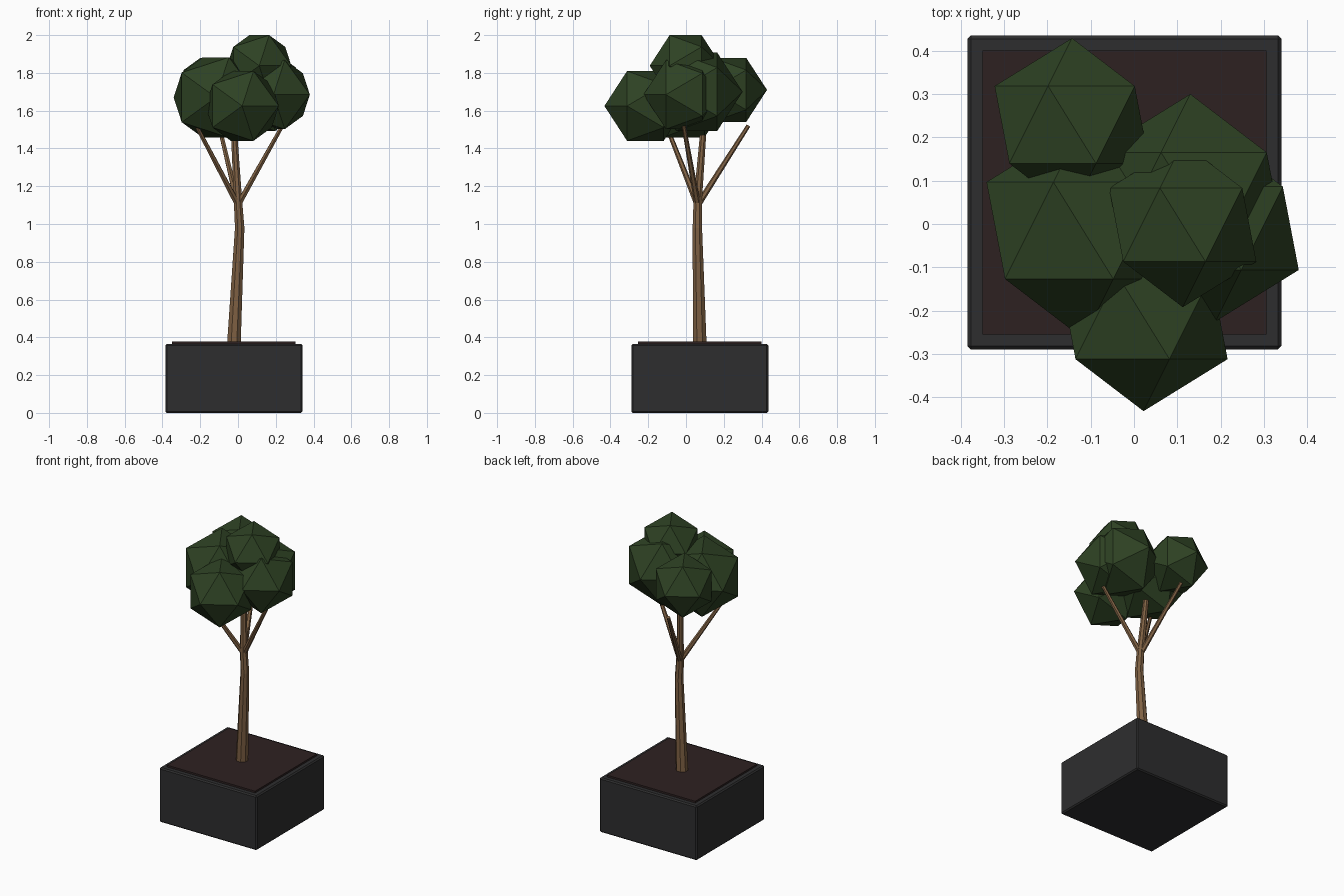
import bpy, bmesh, math
from mathutils import Vector, Matrix

cube = bpy.data.objects.get("Cube")
if cube:
    bpy.data.objects.remove(cube, do_unlink=True)


def material(name, rgb):
    m = bpy.data.materials.new(name)
    m.use_nodes = True
    m.diffuse_color = (*rgb, 1)
    m.node_tree.nodes["Principled BSDF"].inputs["Base Color"].default_value = (*rgb, 1)
    return m


LEAF = material("dark leaf green", (0.027, 0.054, 0.017))
BARK = material("brown bark", (0.21, 0.118, 0.056))
SOIL = material("dark soil", (0.027, 0.015, 0.015))
POT = material("charcoal planter", (0.027, 0.027, 0.028))


def add(name, bm, mat):
    bmesh.ops.recalc_face_normals(bm, faces=bm.faces)
    mesh = bpy.data.meshes.new(name)
    bm.to_mesh(mesh)
    bm.free()
    mesh.materials.append(mat)
    obj = bpy.data.objects.new(name, mesh)
    bpy.context.collection.objects.link(obj)
    return obj


def box(name, center, size, mat, bevel=0):
    bm = bmesh.new()
    bmesh.ops.create_cube(bm, size=1, matrix=Matrix.Translation(center) @ Matrix.Diagonal((*size, 1)))
    if bevel:
        bmesh.ops.bevel(bm, geom=bm.edges[:], offset=bevel, segments=1, affect='EDGES')
    return add(name, bm, mat)


def limb(name, points, radii, sides=8):
    """Tapered flat-sided tube through the points."""
    bm = bmesh.new()
    points = [Vector(p) for p in points]
    rings = []
    for i, (p, r) in enumerate(zip(points, radii)):
        axis = points[min(i + 1, len(points) - 1)] - points[max(i - 1, 0)]
        turn = Vector((0, 0, 1)).rotation_difference(axis)
        ring = []
        for k in range(sides):
            a = math.tau * (k + 0.5) / sides
            ring.append(bm.verts.new(p + turn @ Vector((r * math.cos(a), r * math.sin(a), 0))))
        rings.append(ring)
    for low, high in zip(rings, rings[1:]):
        for k in range(sides):
            n = (k + 1) % sides
            bm.faces.new((low[k], low[n], high[n], high[k]))
    bm.faces.new(rings[0][::-1])
    bm.faces.new(rings[-1])
    return add(name, bm, BARK)


# Planter and soil
box("planter", (-0.022, 0.073, 0.183), (0.725, 0.725, 0.366), POT, 0.008)
box("soil", (-0.022, 0.073, 0.345), (0.655, 0.655, 0.066), SOIL)

# Trunk with its slight bend, and side branches
limb("trunk",
     [(-0.022, 0.073, 0.36), (0.009, 0.06, 0.98), (0, 0.062, 1.12), (-0.02, 0.09, 1.47)],
     [0.039, 0.027, 0.024, 0.018])
fork = (0, 0.062, 1.1)
for name, tip in (("left_branch", (0.235, -0.012, 1.52)),
                  ("right_branch", (-0.215, -0.1, 1.51)),
                  ("back_branch", (-0.1, 0.33, 1.52))):
    limb(name, [fork, tip], [0.017, 0.011], 6)

# Foliage: faceted clumps with their poles along y
clumps = {
    "back_foliage": ((-0.143, 0.229, 1.71), 0.2),
    "front_foliage": ((0.022, -0.215, 1.625), 0.217),
    "right_foliage": ((-0.117, -0.015, 1.67), 0.25),
    "middle_foliage": ((0.13, 0.056, 1.70), 0.244),
    "top_foliage": ((0.1125, -0.002, 1.838), 0.19),
    "left_foliage": ((0.188, -0.01, 1.685), 0.215),
}
for name, (center, radius) in clumps.items():
    bm = bmesh.new()
    bmesh.ops.create_icosphere(bm, subdivisions=1, radius=radius,
                               matrix=Matrix.Translation(center) @ Matrix.Rotation(math.pi / 2, 4, 'X'))
    add(name, bm, LEAF)
